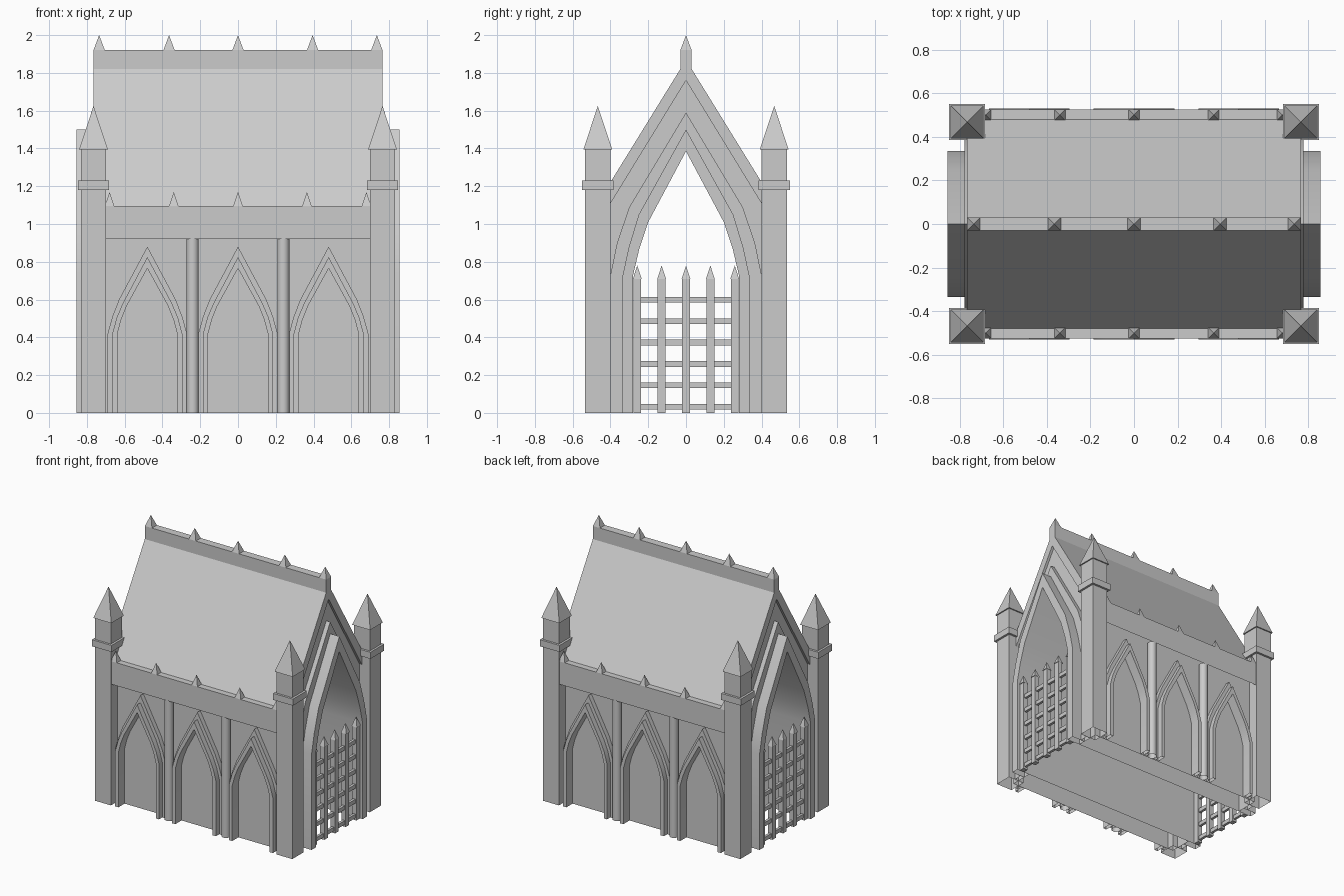
import bpy, bmesh, math

cube = bpy.data.objects.get("Cube")
if cube:
    bpy.data.objects.remove(cube, do_unlink=True)

stone = bpy.data.materials.new("grey stone")
stone.use_nodes = True
GREY = (0.6, 0.6, 0.6, 1)
stone.diffuse_color = GREY
stone.node_tree.nodes["Principled BSDF"].inputs["Base Color"].default_value = GREY


def finish(name, bm, smooth=False):
    bmesh.ops.recalc_face_normals(bm, faces=bm.faces)
    mesh = bpy.data.meshes.new(name)
    bm.to_mesh(mesh)
    bm.free()
    mesh.materials.append(stone)
    ob = bpy.data.objects.new(name, mesh)
    bpy.context.collection.objects.link(ob)
    if smooth:
        bpy.ops.object.select_all(action='DESELECT')
        ob.select_set(True)
        bpy.context.view_layer.objects.active = ob
        bpy.ops.object.shade_smooth_by_angle(angle=math.radians(30))
    return ob


def open_underside(bm, made):
    """Remove the lowest flat face of a freshly made part."""
    low = min(v.co.z for v in made)
    faces = {f for v in made for f in v.link_faces}
    bottom = [f for f in faces if all(abs(v.co.z - low) < 1e-4 for v in f.verts)]
    bmesh.ops.delete(bm, geom=bottom, context='FACES_ONLY')


def add_box(bm, x0, x1, y0, y1, z0, z1):
    made = bmesh.ops.create_cube(bm, size=1)["verts"]
    for v in made:
        v.co.x = x1 if v.co.x > 0 else x0
        v.co.y = y1 if v.co.y > 0 else y0
        v.co.z = z1 if v.co.z > 0 else z0
    return made


def add_spike(bm, x, y, z, half, height):
    made = bmesh.ops.create_cone(bm, cap_ends=True, segments=4, radius1=half * math.sqrt(2),
                                 radius2=0, depth=height)["verts"]
    c = math.sqrt(0.5)
    for v in made:
        px, py = v.co.x, v.co.y
        v.co = (x + c * (px - py), y + c * (px + py), z + height / 2 + v.co.z)


def band(name, outer, inner, near, far, place, smooth=False):
    """Extruded strip between two half profiles, mirrored, with open feet."""
    def full(half):
        return half + [(-u, z) for u, z in reversed(half[:-1])]
    bm = bmesh.new()
    rings = []
    for o, i in zip(full(outer), full(inner)):
        rings.append([bm.verts.new(place(u, z, d))
                      for (u, z), d in ((o, near), (o, far), (i, far), (i, near))])
    for a, b in zip(rings, rings[1:]):
        for k in range(4):
            n = (k + 1) % 4
            bm.faces.new((a[k], a[n], b[n], b[k]))
    return finish(name, bm, smooth)


def along_x(u, z, d):
    return (d, u, z)


# Pointed arch half profiles of the end doorways
door_outer = [(.40, 0), (.40, .73), (.365, .90), (.30, 1.09), (0, 1.59)]
door_middle = [(.335, 0), (.335, .73), (.302, .88), (.25, 1.05), (0, 1.50)]
door_inner = [(.28, 0), (.28, .73), (.248, .865), (.20, 1.01), (0, 1.385)]

# Hollow body with a pointed tunnel right through, open underneath
WALL = .455
shell = [(WALL, 0), (WALL, .73), (WALL, .90), (WALL, 1.02), (0, 1.77)]
band("vaulted_body", shell, door_inner, -.745, .745, along_x, True)

# Roof slabs and ridge
band("roof", [(.485, 1.084), (0, 1.869)], [(.485, .97), (0, 1.76)], -.765, .765, along_x)
bm = bmesh.new()
add_box(bm, -.765, .765, -.03, .03, 1.78, 1.92)
for x in (-.735, -.365, 0, .395, .735):
    add_spike(bm, x, 0, 1.92, .03, .08)
finish("ridge_with_spikes", bm)

# Doorway mouldings and gates at both ends
for s, label in ((1, "left"), (-1, "right")):
    band(label + "_outer_door_arch", door_outer, door_middle, s * .745, s * .778, along_x, True)
    band(label + "_inner_door_arch", door_middle, door_inner, s * .745, s * .855, along_x, True)
    bm = bmesh.new()
    gx = s * .815
    for k in range(-2, 3):
        y = k * .129
        add_box(bm, gx - .018, gx + .018, y - .021, y + .021, 0, .71)
        add_spike(bm, gx, y, .71, .023, .07)
    for k in range(6):
        z = .032 + k * .1135
        add_box(bm, gx - .01, gx + .01, -.26, .26, z - .015, z + .015)
    finish(label + "_gate", bm)

# Blind arch half profiles of the long walls
wall_outer = [(.21, 0), (.21, .42), (.185, .51), (.15, .60), (0, .88)]
wall_middle = [(.185, 0), (.185, .42), (.162, .505), (.13, .58), (0, .825)]
wall_inner = [(.158, 0), (.158, .42), (.138, .495), (.11, .565), (0, .765)]

for s, label in ((-1, "front"), (1, "back")):
    # Parapet with small spikes
    bm = bmesh.new()
    made = add_box(bm, -.70, .70, *sorted((s * .45, s * .525)), .92, 1.095)
    open_underside(bm, made)
    for x in (-.68, -.34, 0, .365, .68):
        add_spike(bm, x, s * .50, 1.095, .025, .075)
    finish(label + "_parapet", bm)

    # Three blind arches
    for cx, where in ((-.48, "right"), (0, "middle"), (.48, "left")):
        def on_wall(u, z, d, cx=cx):
            return (cx + u, d, z)
        name = label + "_" + where
        band(name + "_outer_arch", wall_outer, wall_middle, s * WALL, s * .49, on_wall, True)
        band(name + "_inner_arch", wall_middle, wall_inner, s * WALL, s * .53, on_wall, True)

    # Round columns between the arches
    for cx, where in ((-.24, "right"), (.24, "left")):
        bm = bmesh.new()
        made = bmesh.ops.create_cone(bm, cap_ends=True, segments=20, radius1=.032,
                                     radius2=.032, depth=.93)["verts"]
        bmesh.ops.translate(bm, verts=made, vec=(cx, s * .487, .465))
        open_underside(bm, made)
        finish(label + "_" + where + "_column", bm, True)

    # Corner turrets
    for sx, where in ((-1, "right"), (1, "left")):
        bm = bmesh.new()
        x, y = sx * .765, s * .467
        half = .0665
        shaft = add_box(bm, x - half, x + half, y - half, y + half, 0, 1.40)
        open_underside(bm, shaft)
        half = .083
        add_box(bm, x - half, x + half, y - half, y + half, 1.18, 1.23)
        add_spike(bm, x, y, 1.395, .076, .23)
        finish(label + "_" + where + "_turret", bm)
